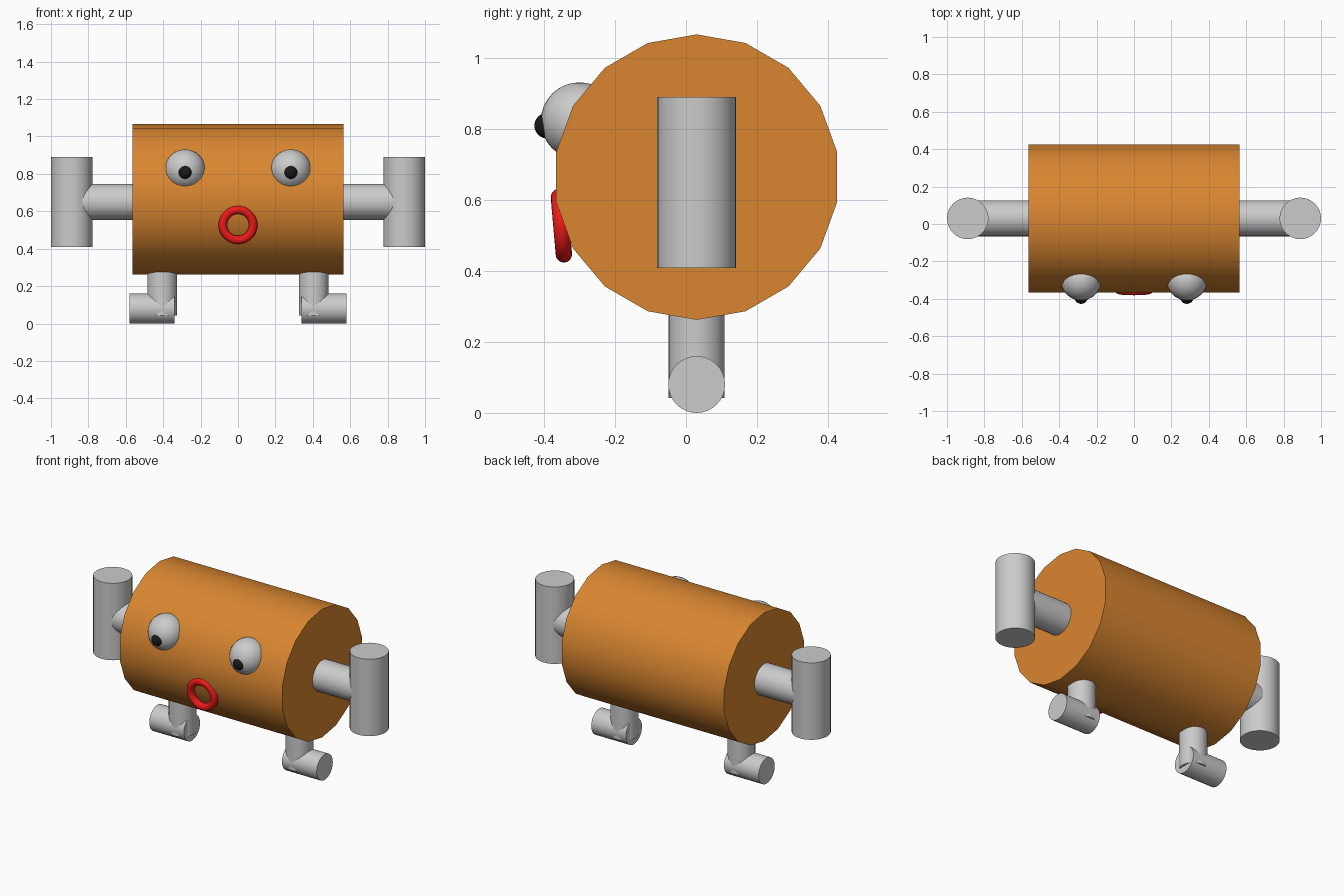
import bpy
from math import radians, pi

if "Cube" in bpy.data.objects:
    bpy.data.objects.remove(bpy.data.objects["Cube"])

CY = 0.03  # depth axis shared by body and limbs


def material(name, rgb):
    m = bpy.data.materials.new(name)
    m.diffuse_color = (*rgb, 1)
    m.use_nodes = True
    m.node_tree.nodes["Principled BSDF"].inputs["Base Color"].default_value = m.diffuse_color
    return m


orange = material("orange", (0.7, 0.24, 0.03))
black = material("black", (0.01, 0.01, 0.01))
red = material("red", (0.85, 0.01, 0.01))


def finish(name, mat=None):
    ob = bpy.context.object
    ob.name = name
    bpy.ops.object.shade_smooth_by_angle(angle=radians(35))
    if mat:
        ob.data.materials.append(mat)
    return ob


def upright(name, x, z0, z1, r):
    bpy.ops.mesh.primitive_cylinder_add(
        vertices=32, radius=r, depth=z1 - z0, location=(x, CY, (z0 + z1) / 2))
    return finish(name)


def crosswise(name, x0, x1, z, r, sides=32, mat=None):
    bpy.ops.mesh.primitive_cylinder_add(
        vertices=sides, radius=r, depth=abs(x1 - x0),
        location=((x0 + x1) / 2, CY, z), rotation=(0, pi / 2, 0))
    return finish(name, mat)


def ball(name, loc, r, mat=None):
    bpy.ops.mesh.primitive_uv_sphere_add(
        segments=32, ring_count=16, radius=r, location=loc)
    return finish(name, mat)


# barrel body: 18 sides, a corner at the very top
body = crosswise("body", -0.563, 0.563, 0.664, 0.402, 18, orange)
body.rotation_euler = (pi / 2, 0, pi / 2)

for side, s in (("left", -1), ("right", 1)):
    # arms and hands
    crosswise(side + "_arm", s * 0.54, s * 0.86, 0.65, 0.096)
    upright(side + "_hand", s * 0.889, 0.408, 0.89, 0.111)
    # legs and feet
    upright(side + "_leg", s * 0.405, 0.042, 0.32, 0.079)
    crosswise(side + "_foot", s * 0.34, s * 0.58, 0.08, 0.08)
    # eyes
    ball(side + "_eye", (s * 0.283, -0.300, 0.822), 0.109)
    ball(side + "_pupil", (s * 0.283, -0.391, 0.809), 0.036, black)

# ring mouth, tilted slightly to follow the barrel
bpy.ops.mesh.primitive_torus_add(
    major_radius=0.081, minor_radius=0.023, major_segments=48, minor_segments=16,
    location=(0, -0.351, 0.527), rotation=(radians(95), 0, 0))
finish("mouth", red)
